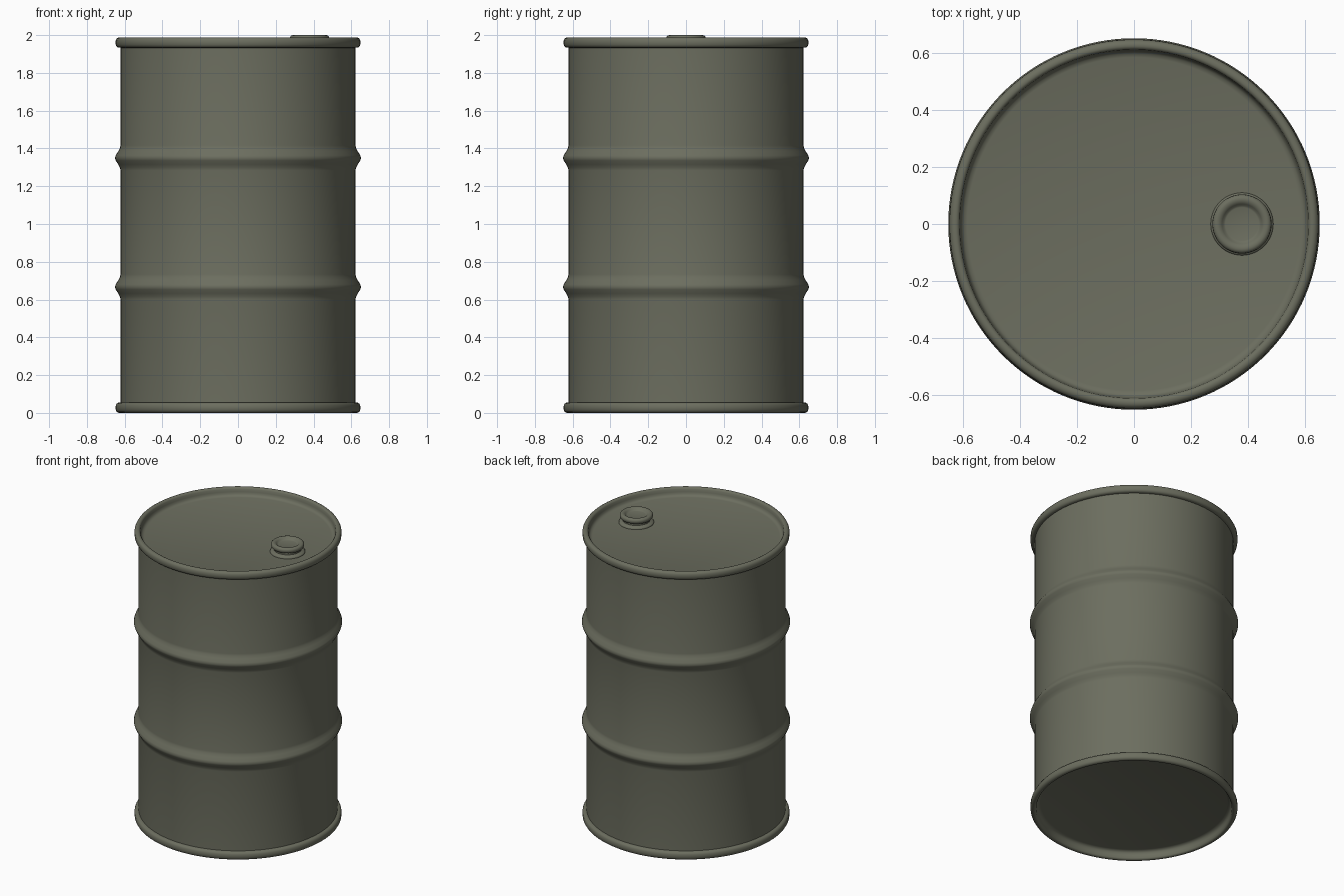
import bpy, bmesh, math

if "Cube" in bpy.data.objects:
    bpy.data.objects.remove(bpy.data.objects["Cube"])

paint = bpy.data.materials.new("olive_drab_paint")
paint.diffuse_color = (0.150, 0.156, 0.115, 1)
paint.use_nodes = True
paint.node_tree.nodes["Principled BSDF"].inputs["Base Color"].default_value = paint.diffuse_color


def lathe(name, profile, segments, x=0.0):
    """Revolve an (r, z) profile about a vertical axis at x; r = 0 ends become poles."""
    bm = bmesh.new()
    rings = []
    for r, z in profile:
        if r == 0:
            rings.append([bm.verts.new((x, 0, z))] * segments)
        else:
            rings.append([bm.verts.new((x + r * math.cos(math.tau * i / segments),
                                        r * math.sin(math.tau * i / segments), z))
                          for i in range(segments)])
    for a, b in zip(rings, rings[1:]):
        for i in range(segments):
            j = (i + 1) % segments
            bm.faces.new(list(dict.fromkeys((a[i], a[j], b[j], b[i]))))
    bmesh.ops.recalc_face_normals(bm, faces=bm.faces)
    mesh = bpy.data.meshes.new(name)
    bm.to_mesh(mesh)
    bm.free()
    mesh.materials.append(paint)
    obj = bpy.data.objects.new(name, mesh)
    bpy.context.collection.objects.link(obj)
    bpy.ops.object.select_all(action='DESELECT')
    obj.select_set(True)
    bpy.context.view_layer.objects.active = obj
    bpy.ops.object.shade_smooth_by_angle(angle=math.radians(40))
    return obj


WALL = 0.622


def rib(z):
    """Pressed rolling hoop with soft flanks and a narrow crest."""
    offsets = [(0, -0.066), (0.003, -0.052), (0.012, -0.035), (0.025, -0.014), (0.030, 0),
               (0.025, 0.014), (0.012, 0.035), (0.003, 0.052), (0, 0.066)]
    return [(WALL + dr, z + dz) for dr, dz in offsets]


# Rolled rim and recessed end, listed from the centre outwards, as (r, depth)
end = [(0, 0.055), (0.585, 0.055), (0.598, 0.051), (0.606, 0.042), (0.610, 0.028),
       (0.612, 0.010), (0.617, 0.003), (0.624, 0), (0.634, 0.001), (0.642, 0.006),
       (0.647, 0.015), (0.648, 0.027), (0.647, 0.040), (0.642, 0.049), (0.634, 0.054),
       (WALL, 0.055)]
TOP = 1.988

# Drum shell: bottom end, wall with two hoops, top end
bottom = [(r, d) for r, d in end]
top = [(r, TOP - d) for r, d in reversed(end)]
lathe("drum_shell", bottom + rib(0.667) + rib(1.35) + top, 128)

# Filler cap with flange, narrow neck and dished top
lathe("filler_cap", [
    (0.110, 1.930), (0.110, 1.938), (0.106, 1.943), (0.092, 1.946), (0.086, 1.950),
    (0.086, 1.962), (0.096, 1.966), (0.102, 1.973), (0.104, 1.982), (0.102, 1.992),
    (0.096, 1.998), (0.088, 2.000), (0.078, 1.998), (0.070, 1.992), (0.064, 1.984),
    (0.058, 1.982), (0, 1.982)], 48, x=0.379)
